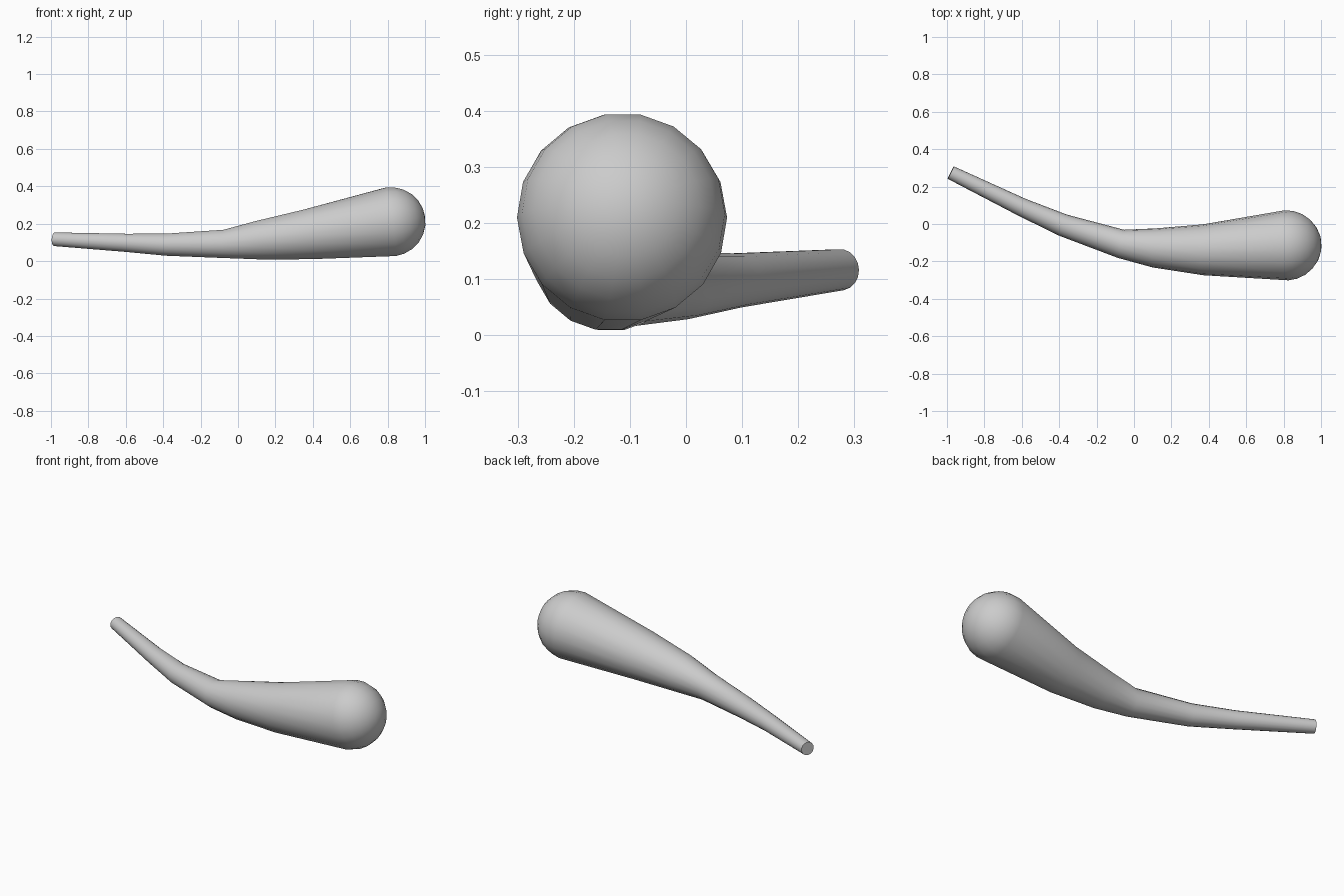
import bpy, bmesh, math
from mathutils import Vector

if "Cube" in bpy.data.objects:
    bpy.data.objects.remove(bpy.data.objects["Cube"])

SIDES = 18
# Centreline stations: x, y, z, radius (thin grip to thick head)
path = [(-.98, .275, .117, .037), (-.60, .09, .098, .049), (-.38, -.006, .088, .060),
        (-.07, -.106, .092, .077), (.11, -.128, .112, .105), (.37, -.138, .143, .136),
        (.815, -.114, .210, .1875)]
pts = [Vector(p[:3]) for p in path]

bm = bmesh.new()


def ring(centre, axis, radius):
    side = Vector((0, 0, 1)).cross(axis).normalized()
    up = axis.cross(side)
    return [bm.verts.new(centre + radius * (math.cos(a) * side + math.sin(a) * up))
            for a in (2 * math.pi * i / SIDES for i in range(SIDES))]


# Curved tapering shaft
rings = []
for i, p in enumerate(pts):
    a, b = pts[max(i - 1, 0)], pts[min(i + 1, len(pts) - 1)]
    axis = (b - a).normalized()
    if 0 < i < len(pts) - 1:
        axis = ((b - p).normalized() + (p - a).normalized()).normalized()
    rings.append(ring(p, axis, path[i][3]))

# Rounded head
head, r = pts[-1], path[-1][3]
STEPS = 6
for k in range(1, STEPS):
    t = k * math.pi / 2 / STEPS
    rings.append(ring(head + axis * r * math.sin(t), axis, r * math.cos(t)))
pole = bm.verts.new(head + axis * r)

for a, b in zip(rings, rings[1:]):
    for i in range(SIDES):
        j = (i + 1) % SIDES
        bm.faces.new((a[i], a[j], b[j], b[i]))
for i in range(SIDES):
    bm.faces.new((rings[-1][i], rings[-1][(i + 1) % SIDES], pole))

# Flat grip end
bm.faces.new(rings[0][::-1])
bmesh.ops.recalc_face_normals(bm, faces=bm.faces)

mesh = bpy.data.meshes.new("club")
bm.to_mesh(mesh)
bm.free()
club = bpy.data.objects.new("club", mesh)
bpy.context.collection.objects.link(club)
club.select_set(True)
bpy.context.view_layer.objects.active = club
bpy.ops.object.shade_smooth_by_angle(angle=math.radians(40))
